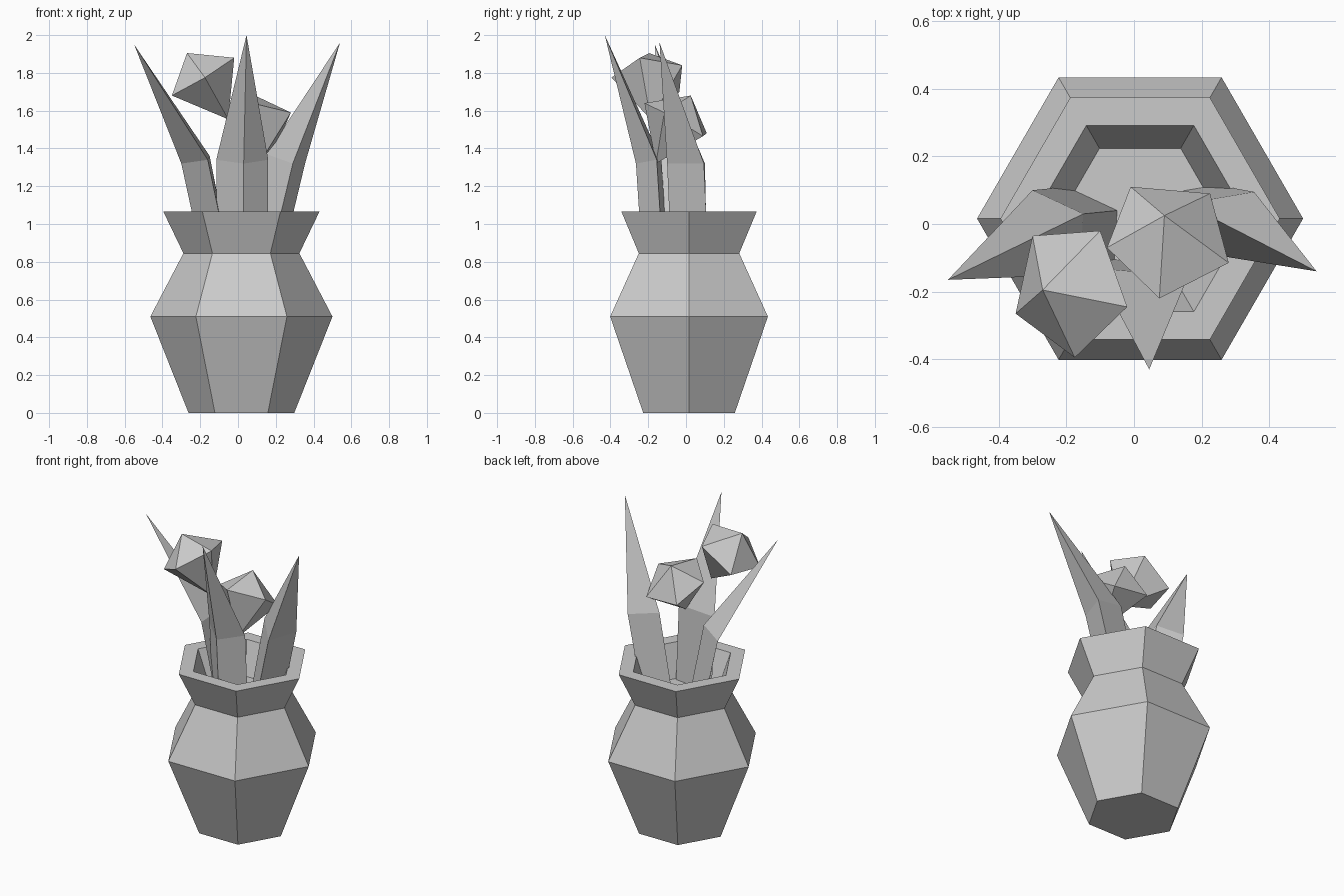
import bpy, bmesh
from math import cos, sin, pi
from mathutils import Vector

cube = bpy.data.objects.get("Cube")
if cube:
    bpy.data.objects.remove(cube, do_unlink=True)

grey = bpy.data.materials.new("plain grey")
grey.use_nodes = True
COLOR = (0.6, 0.6, 0.6, 1)
grey.diffuse_color = COLOR
grey.node_tree.nodes["Principled BSDF"].inputs["Base Color"].default_value = COLOR


def loft(name, rings, cap_start=True, cap_end=True):
    """Skin a stack of rings; a ring of one point becomes an apex."""
    bm = bmesh.new()
    loops = [[bm.verts.new(p) for p in ring] for ring in rings]
    for a, b in zip(loops, loops[1:]):
        n = max(len(a), len(b))
        for i in range(n):
            j = (i + 1) % n
            if len(b) == 1:
                bm.faces.new((a[i], a[j], b[0]))
            elif len(a) == 1:
                bm.faces.new((a[0], b[j], b[i]))
            else:
                bm.faces.new((a[i], a[j], b[j], b[i]))
    if cap_start and len(loops[0]) > 2:
        bm.faces.new(loops[0][::-1])
    if cap_end and len(loops[-1]) > 2:
        bm.faces.new(loops[-1])
    bmesh.ops.recalc_face_normals(bm, faces=bm.faces)
    mesh = bpy.data.meshes.new(name)
    bm.to_mesh(mesh)
    bm.free()
    mesh.materials.append(grey)
    obj = bpy.data.objects.new(name, mesh)
    bpy.context.collection.objects.link(obj)
    return obj


# Six-sided pot: outer wall, rim, sloping inner wall, soil
def hexagon(r, z):
    return [(0.018 + r * cos(k * pi / 3), 0.016 + r * sin(k * pi / 3), z)
            for k in range(6)]


profile = [(0.28, 0), (0.482, 0.51), (0.307, 0.845), (0.413, 1.065),
           (0.318, 1.065), (0.24, 0.86)]
loft("pot", [hexagon(r, z) for r, z in profile])

# Three-sided spiky leaves: base on the soil, bend, tip
SOIL = 0.86


def leaf(name, bend, shift, tip):
    base = [(x + shift[0], y + shift[1], SOIL) for x, y, z in bend]
    loft(name, [base, bend, [tip]])


leaf("right_leaf",
     [(-0.30, 0.10, 1.32), (-0.16, -0.15, 1.34), (-0.15, 0.03, 1.36)],
     (0.10, 0.01), (-0.55, -0.165, 1.95))
leaf("middle_leaf",
     [(0.03, -0.265, 1.32), (0.16, -0.155, 1.34), (-0.115, -0.13, 1.34)],
     (0, 0.03), (0.045, -0.43, 2.0))
leaf("left_leaf",
     [(0.355, 0.095, 1.32), (0.15, 0.06, 1.37), (0.29, -0.10, 1.32)],
     (-0.11, 0.02), (0.54, -0.14, 1.96))


# Faceted buds: shallow five-sided crown over a pointed underside
def bud(name, top, ring):
    middle = sum((Vector(p) for p in ring), Vector()) / 5
    bottom = middle + (middle - Vector(top)).normalized() * 0.26
    loft(name, [[bottom], ring, [top]])


bud("right_bud", (-0.27, -0.195, 1.905),
    [(-0.35, -0.265, 1.68), (-0.175, -0.395, 1.775), (-0.02, -0.245, 1.88),
     (-0.10, -0.02, 1.84), (-0.30, -0.035, 1.70)])
bud("left_bud", (0.09, 0.025, 1.68),
    [(-0.01, 0.11, 1.48), (-0.08, -0.07, 1.58), (0.075, -0.22, 1.64),
     (0.28, -0.115, 1.59), (0.225, 0.09, 1.465)])
